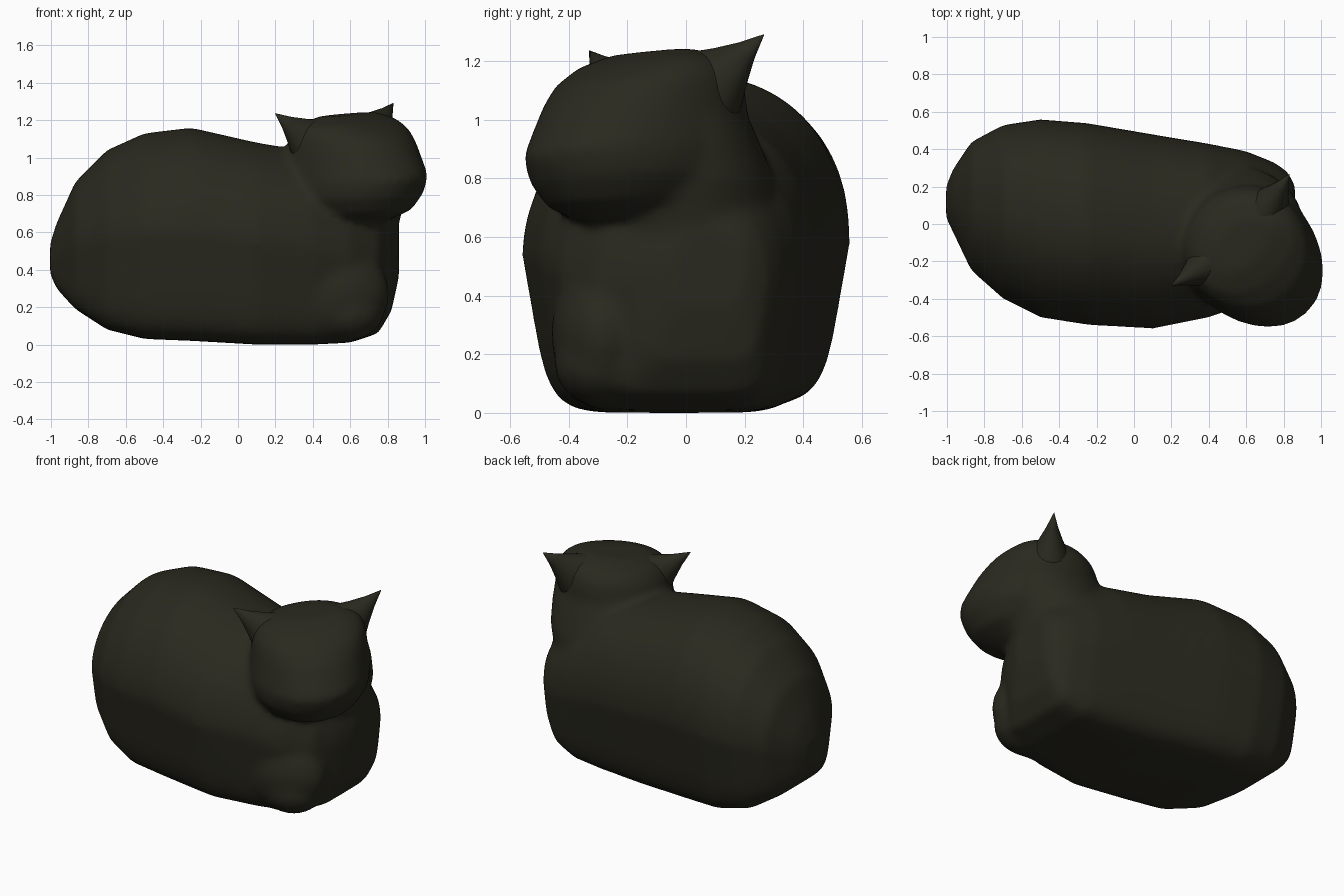
import bpy, bmesh, math
from mathutils import Vector, Matrix

if "Cube" in bpy.data.objects:
    bpy.data.objects.remove(bpy.data.objects["Cube"])

fur = bpy.data.materials.new("dark olive fur")
fur.diffuse_color = (0.023, 0.022, 0.0135, 1)
fur.use_nodes = True
fur.node_tree.nodes["Principled BSDF"].inputs["Base Color"].default_value = fur.diffuse_color

F = Vector((0.69, -0.73, 0)).normalized()   # direction the face looks
S = Vector((0.73, 0.69, 0)).normalized()    # across the face
X, Y, Z = Vector((1, 0, 0)), Vector((0, 1, 0)), Vector((0, 0, 1))
N = 48
ANGLES = [2 * math.pi * i / N for i in range(N)]


def head_pt(f, s, z):
    return F * f + S * s + Z * z


def spow(v, p):
    return math.copysign(abs(v) ** p, v)


def skin(bm, rings):
    """Loft closed rings of points and cap both ends."""
    vs = [[bm.verts.new(p) for p in r] for r in rings]
    n = len(vs[0])
    for a, b in zip(vs, vs[1:]):
        for i in range(n):
            bm.faces.new((a[i], a[(i + 1) % n], b[(i + 1) % n], b[i]))
    bm.faces.new(vs[0][::-1])
    bm.faces.new(vs[-1])


def blob(bm, centre, ax, ay, az):
    """Ellipsoid with three given half-axis vectors."""
    m = Matrix((ax, ay, az)).transposed().to_4x4()
    m.translation = centre
    bmesh.ops.create_uvsphere(bm, u_segments=32, v_segments=20, radius=1, matrix=m)


def finish(bm, name):
    bmesh.ops.recalc_face_normals(bm, faces=bm.faces)
    me = bpy.data.meshes.new(name)
    bm.to_mesh(me)
    bm.free()
    me.materials.append(fur)
    for p in me.polygons:
        p.use_smooth = True
    ob = bpy.data.objects.new(name, me)
    bpy.context.collection.objects.link(ob)
    return ob


bm = bmesh.new()
# Loaf body: x, y min, y max, z min, z max (narrower and squarer underneath)
sections = [
    (-1.005, 0.03, 0.20, 0.38, 0.54), (-0.97, -0.04, 0.29, 0.30, 0.65),
    (-0.87, -0.25, 0.44, 0.19, 0.87), (-0.70, -0.40, 0.53, 0.08, 1.04),
    (-0.50, -0.50, 0.56, 0.03, 1.13), (-0.25, -0.54, 0.54, 0.02, 1.16),
    (0.10, -0.56, 0.48, 0.00, 1.08), (0.40, -0.50, 0.43, 0.00, 1.03),
    (0.60, -0.43, 0.39, 0.01, 0.92), (0.75, -0.32, 0.33, 0.06, 0.80),
    (0.82, -0.18, 0.28, 0.18, 0.72), (0.86, -0.06, 0.21, 0.36, 0.64)]
rings = []
for x, y0, y1, z0, z1 in sections:
    ring = []
    for t in ANGLES:
        low = math.sin(t) < 0
        p = 2 / 7 if low else 2 / (2.3 if math.cos(t) > 0 else 1.9)
        v = spow(math.sin(t), p)
        w = 1 + 0.18 * v if low else 1
        ring.append((x, (y0 + y1) / 2 + (y1 - y0) / 2 * w * spow(math.cos(t), p),
                     (z0 + z1) / 2 + (z1 - z0) / 2 * v))
    rings.append(ring)
skin(bm, rings)

# Neck and chest: z, centre x, centre y, half x, half y
neck = [(0.25, 0.48, 0.0, 0.28, 0.30), (0.60, 0.51, 0.01, 0.34, 0.32),
        (0.80, 0.56, 0.01, 0.34, 0.29), (0.95, 0.59, -0.01, 0.32, 0.25),
        (1.08, 0.60, -0.04, 0.30, 0.22), (1.15, 0.62, -0.08, 0.22, 0.18)]
skin(bm, [[(cx + rx * math.cos(t), cy + ry * math.sin(t), z) for t in ANGLES]
          for z, cx, cy, rx, ry in neck])

# Head, rolled slightly: z, half width, front reach, back reach
head = [(0.655, 0.17, 0.74, 0.30), (0.71, 0.28, 0.89, 0.25), (0.80, 0.345, 0.955, 0.20),
        (0.89, 0.355, 0.985, 0.18), (0.97, 0.345, 0.94, 0.17), (1.06, 0.335, 0.885, 0.17),
        (1.13, 0.325, 0.82, 0.19), (1.19, 0.285, 0.71, 0.24), (1.23, 0.18, 0.58, 0.36)]
rings = []
for z, hs, front, back in head:
    ring = []
    for t in ANGLES:
        c, ds = math.cos(t), hs * math.sin(t)
        ring.append(head_pt(0.5 + ((front - 0.5) if c > 0 else (0.5 - back)) * c,
                            0.345 + ds, z + 0.08 * ds))
    rings.append(ring)
skin(bm, rings)

# Tucked front legs
blob(bm, Vector((0.50, -0.28, 0.27)), X * 0.31, Y * 0.18, Z * 0.26)
blob(bm, Vector((0.58, -0.29, 0.17)), X * 0.20, Y * 0.16, Z * 0.15)
blob(bm, Vector((0.60, 0.03, 0.22)), X * 0.21, Y * 0.16, Z * 0.15)

body = finish(bm, "cat_body_and_head")
rm = body.modifiers.new("Fuse", 'REMESH')
rm.mode = 'VOXEL'
rm.voxel_size = 0.02
rm.use_smooth_shade = True
sm = body.modifiers.new("Soften", 'SMOOTH')
sm.factor = 0.5
sm.iterations = 12

# Pointed ears: flattened cones leaning outwards
for name, tip, base in (
        ("left_ear", Vector((0.20, -0.33, 1.235)), head_pt(0.46, 0.20, 1.03)),
        ("right_ear", Vector((0.83, 0.265, 1.29)), head_pt(0.46, 0.51, 1.06))):
    axis = (tip - base).normalized()
    u = axis.cross(F).normalized()
    bm = bmesh.new()
    ear = []
    for t, r in ((0, 1.0), (0.3, 0.72), (0.5, 0.48), (0.75, 0.22), (1, 0.01)):
        c = base.lerp(tip, t)
        ear.append([c + u * 0.19 * r * math.cos(a) + F * 0.16 * r * math.sin(a)
                    for a in ANGLES[::2]])
    skin(bm, ear)
    finish(bm, name)
